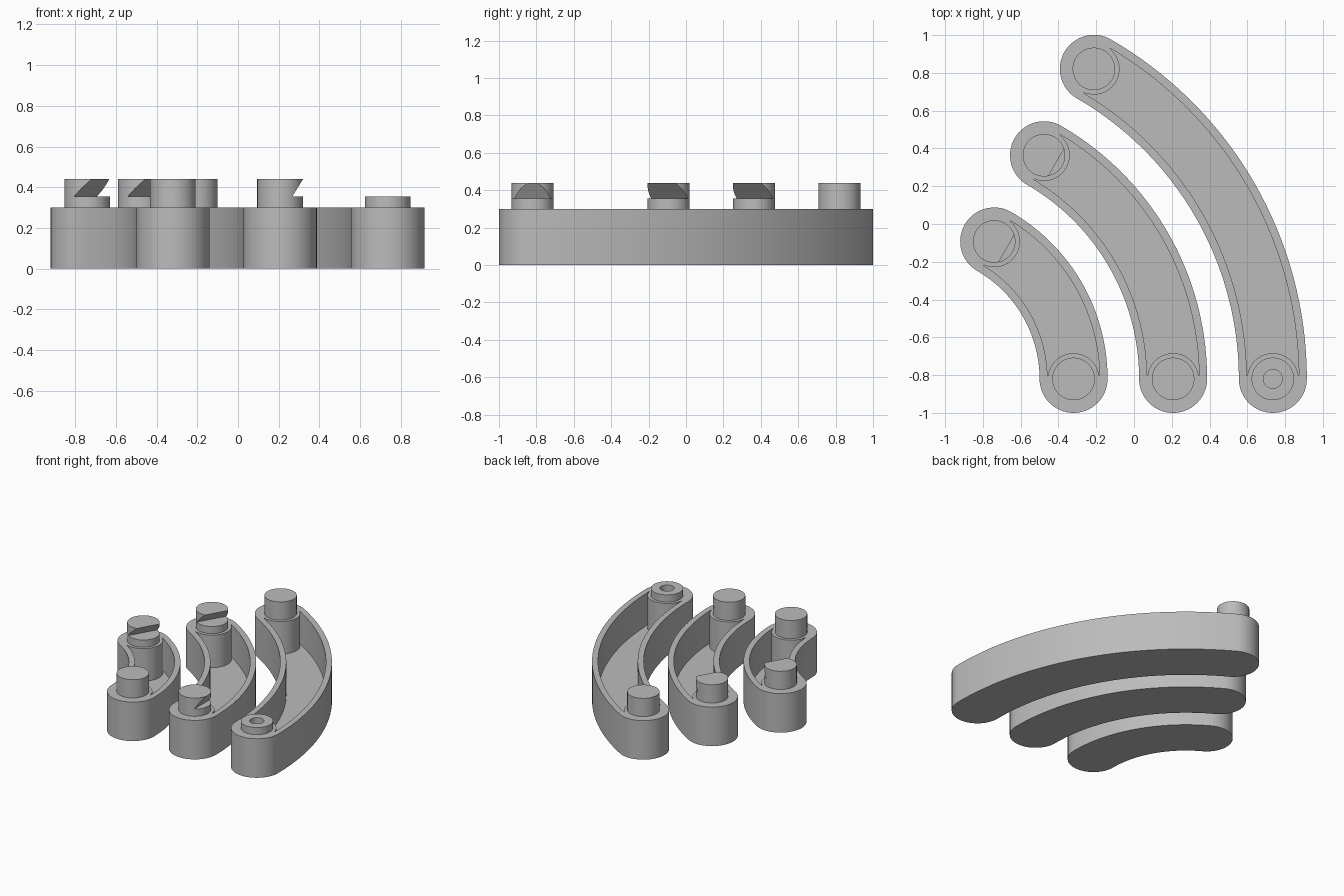
import bpy, bmesh
from math import sin, cos, pi, radians, atan2
from mathutils import Matrix, Vector

if "Cube" in bpy.data.objects:
    bpy.data.objects.remove(bpy.data.objects["Cube"], do_unlink=True)

grey = bpy.data.materials.new("plain grey")
grey.use_nodes = True
grey.diffuse_color = (0.5, 0.5, 0.5, 1)
grey.node_tree.nodes["Principled BSDF"].inputs["Base Color"].default_value = (0.5, 0.5, 0.5, 1)

# Shared dimensions
CENTRE = Vector((-1.16, -0.82))
SWEEP = radians(60)
HALF, CAVITY, BOSS, PIN = 0.18, 0.138, 0.136, 0.1125
RIM, FLOOR, COLLAR, TOP = 0.30, 0.05, 0.355, 0.44


def arc(c, r, a, b, n):
    return [Vector((c[0] + r * cos(a + (b - a) * i / n),
                    c[1] + r * sin(a + (b - a) * i / n))) for i in range(n + 1)]


def circle(c, r):
    return arc(c, r, 0, 2 * pi, 64)[:-1]


def prism(name, outline, low, high, matrix=Matrix()):
    """Extrude a flat outline from low to high."""
    bm = bmesh.new()
    face = bm.faces.new([bm.verts.new((p[0], p[1], low)) for p in outline])
    new = bmesh.ops.extrude_face_region(bm, geom=[face])["geom"]
    bmesh.ops.translate(bm, vec=(0, 0, high - low),
                        verts=[v for v in new if isinstance(v, bmesh.types.BMVert)])
    bm.transform(matrix)
    bmesh.ops.recalc_face_normals(bm, faces=bm.faces)
    mesh = bpy.data.meshes.new(name)
    bm.to_mesh(mesh)
    bm.free()
    mesh.materials.append(grey)
    obj = bpy.data.objects.new(name, mesh)
    bpy.context.collection.objects.link(obj)
    return obj


def select(obj):
    bpy.ops.object.select_all(action="DESELECT")
    obj.select_set(True)
    bpy.context.view_layer.objects.active = obj


def carve(obj, cutter):
    cutter.hide_render = True
    mod = obj.modifiers.new("carve", "BOOLEAN")
    mod.operation, mod.solver, mod.object = "DIFFERENCE", "EXACT", cutter
    select(obj)
    bpy.ops.object.modifier_apply(modifier=mod.name)
    bpy.data.objects.remove(cutter, do_unlink=True)


def smooth(obj):
    select(obj)
    bpy.ops.object.shade_smooth_by_angle(angle=radians(30))


def on_arc(r, a):
    return CENTRE + Vector((cos(a), sin(a))) * r


def tray(name, r):
    # Solid curved bar with round ends
    start, end = on_arc(r, 0), on_arc(r, SWEEP)
    outline = (arc(CENTRE, r + HALF, 0, SWEEP, 48)
               + arc(end, HALF, SWEEP, SWEEP + pi, 32)[1:-1]
               + arc(CENTRE, r - HALF, SWEEP, 0, 48)
               + arc(start, HALF, pi, 2 * pi, 32)[1:-1])
    body = prism(name, outline, 0, RIM)
    # Open channel that wraps round the boss at each end
    gap = 0.018
    lean = atan2(gap, CAVITY)
    a, b = gap / r, SWEEP - gap / r
    channel = (arc(CENTRE, r + CAVITY, a, b, 48)
               + arc(end, BOSS, SWEEP - lean, SWEEP - pi + lean, 32)
               + arc(CENTRE, r - CAVITY, b, a, 48)
               + arc(start, BOSS, pi - lean, lean, 32))
    carve(body, prism("channel_cutter", channel, FLOOR, RIM + 0.1))
    smooth(body)


def notch(centre, facing, root, lip):
    """Undercut wedge, sloping from the collar out to the lip at the top."""
    f = Vector((cos(facing), sin(facing), 0))
    up = Vector((0, 0, 1))
    m = Matrix((f, up, f.cross(up))).transposed().to_4x4()
    m.translation = (centre[0], centre[1], 0)
    over = lip + (lip - root) * 0.25
    peak = TOP + (TOP - COLLAR) * 0.25
    wedge = [(root, COLLAR), (over, peak), (0.3, peak), (0.3, COLLAR)]
    return prism("notch_cutter", wedge, -0.2, 0.2, m)


def pin(name, centre, facing, side_notch=False):
    post = prism(name, circle(centre, PIN), RIM - 0.01, TOP)
    carve(post, notch(centre, facing, -0.01, 0.075))
    if side_notch:
        carve(post, notch(centre, facing - pi / 2, 0.06, PIN))
    smooth(post)


def socket(name, centre):
    collar = prism(name, circle(centre, PIN), RIM, COLLAR)
    carve(collar, prism("hole_cutter", circle(centre, 0.05), RIM + 0.005, TOP))
    smooth(collar)


# Three concentric trays with their end posts
for size, r in (("small", 0.84), ("middle", 1.367), ("large", 1.895)):
    tray(size + "_tray", r)
    pin(size + "_back_pin", on_arc(r, SWEEP), SWEEP - pi / 2)
    if size == "large":
        socket("large_front_socket", on_arc(r, 0))
    else:
        pin(size + "_front_pin", on_arc(r, 0), pi / 2, size == "middle")
